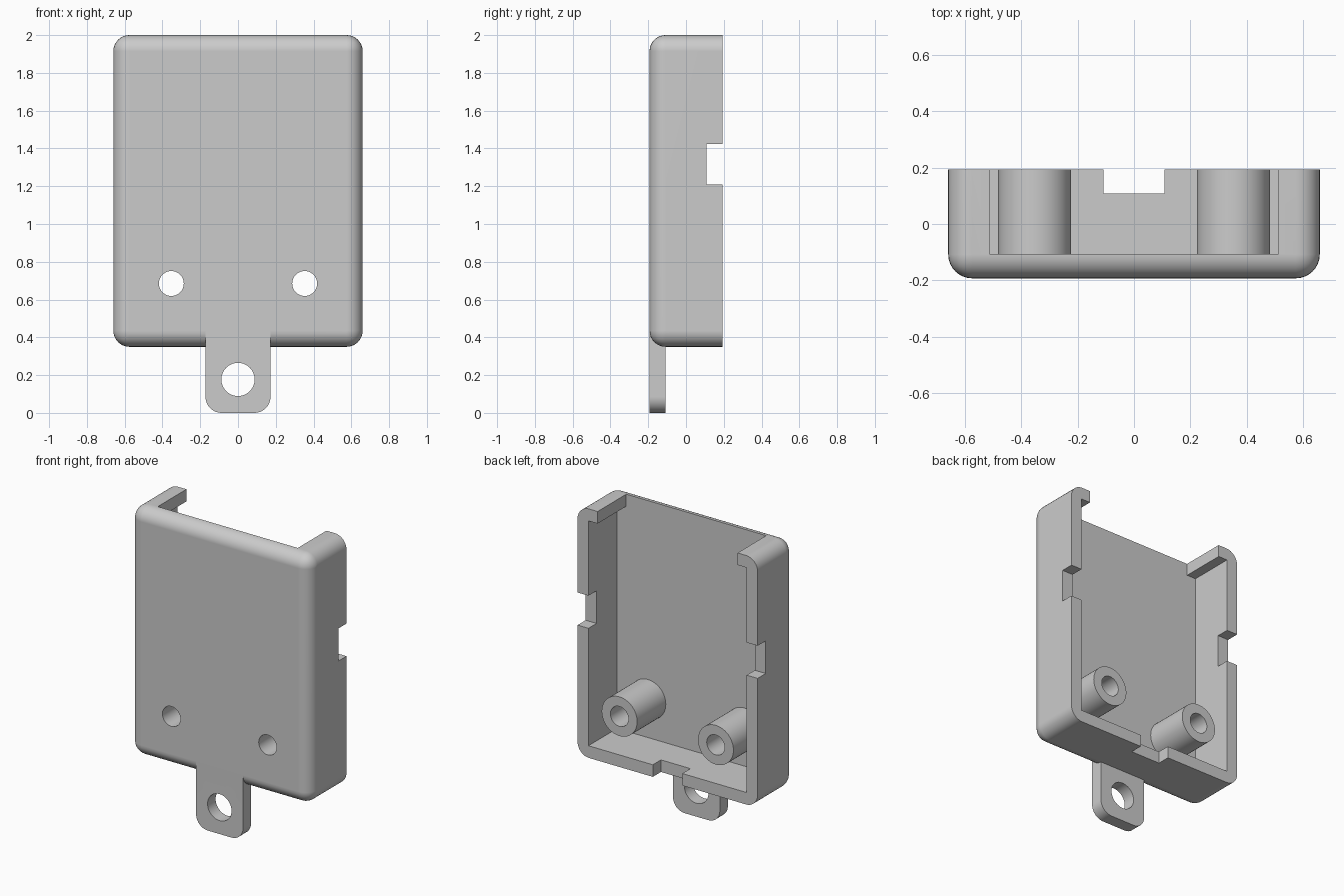
import bpy
import bmesh
from math import pi
from mathutils import Matrix, Vector

if "Cube" in bpy.data.objects:
    bpy.data.objects.remove(bpy.data.objects["Cube"])

grey = bpy.data.materials.new("light grey plastic")
grey.use_nodes = True
COLOUR = (0.6, 0.6, 0.6, 1)
grey.diffuse_color = COLOUR
grey.node_tree.nodes["Principled BSDF"].inputs["Base Color"].default_value = COLOUR

FRONT, BACK = -0.193, 0.193
FLOOR = -0.107          # inner face of the front plate
HALF_W, LOW, TOP = 0.66, 0.35, 2.0
WALL, ROUND = 0.08, 0.085
OUT = 0.1               # cutter overshoot


def finish(bm, name):
    mesh = bpy.data.meshes.new(name)
    bm.to_mesh(mesh)
    bm.free()
    mesh.materials.append(grey)
    ob = bpy.data.objects.new(name, mesh)
    bpy.context.collection.objects.link(ob)
    return ob


def box(name, x, y, z, rounded=None):
    """Box between (min, max) pairs; edges whose midpoint passes 'rounded' are filleted."""
    bm = bmesh.new()
    size = Vector((x[1] - x[0], y[1] - y[0], z[1] - z[0]))
    centre = Vector((sum(x), sum(y), sum(z))) / 2
    bmesh.ops.create_cube(bm, size=1, matrix=Matrix.Translation(centre) @ Matrix.Diagonal(size.to_4d()))
    if rounded:
        edges = [e for e in bm.edges if rounded(e)]
        bmesh.ops.bevel(bm, geom=edges, offset=ROUND, segments=8, profile=0.5, affect='EDGES')
    return finish(bm, name)


def rod(name, x, z, radius, y0, y1):
    """Cylinder running front to back."""
    bm = bmesh.new()
    place = Matrix.Translation((x, (y0 + y1) / 2, z)) @ Matrix.Rotation(pi / 2, 4, 'X')
    bmesh.ops.create_cone(bm, cap_ends=True, segments=48, radius1=radius, radius2=radius,
                          depth=y1 - y0, matrix=place)
    return finish(bm, name)


def combine(target, tool, operation):
    mod = target.modifiers.new(operation.lower(), 'BOOLEAN')
    mod.operation, mod.object, mod.solver = operation, tool, 'EXACT'
    bpy.context.view_layer.objects.active = target
    bpy.ops.object.modifier_apply(modifier=mod.name)
    bpy.data.objects.remove(tool)


def add(tool):
    combine(case, tool, 'UNION')


def cut(tool):
    combine(case, tool, 'DIFFERENCE')


# Rounded block, every edge filleted except the open back rim
case = box("case_shell", (-HALF_W, HALF_W), (FRONT, BACK), (LOW, TOP),
           lambda e: any(v.co.y < 0 for v in e.verts))

# Cavity and the wide opening in the top wall
inner = HALF_W - WALL
cut(box("cavity_cutter", (-inner, inner), (FLOOR, BACK + OUT), (LOW + WALL, TOP - WALL)))
cut(box("top_opening_cutter", (-0.513, 0.513), (FLOOR, BACK + OUT), (TOP - 2 * WALL, TOP + OUT)))

# Rim notches: bottom wall and both side walls
cut(box("bottom_notch_cutter", (-0.108, 0.108), (0.108, BACK + OUT), (LOW - OUT, LOW + 2 * WALL)))
cut(box("side_notch_cutter", (-HALF_W - OUT, HALF_W + OUT), (0.108, BACK + OUT), (1.208, 1.424)))

# Hanging tab with rounded lower corners and an eyelet
add(box("hanging_tab", (-0.172, 0.172), (FRONT, -0.109), (0, LOW + 0.09),
        lambda e: all(v.co.z < 0.1 for v in e.verts)
        and abs(e.verts[0].co.y - e.verts[1].co.y) > 0.01))
cut(rod("eyelet_cutter", 0, 0.177, 0.088, FRONT - OUT, 0))

# Screw posts bored right through the front plate
for x in (-0.353, 0.353):
    add(rod("screw_post", x, 0.685, 0.13, FLOOR - 0.03, BACK))
    cut(rod("screw_hole_cutter", x, 0.685, 0.066, FRONT - OUT, BACK + OUT))

# Smooth fillets and bores, flat faces kept crisp
bpy.ops.object.select_all(action='DESELECT')
case.select_set(True)
bpy.context.view_layer.objects.active = case
bpy.ops.object.shade_smooth_by_angle(angle=pi / 6)
weighted = case.modifiers.new("weighted_normals", 'WEIGHTED_NORMAL')
weighted.keep_sharp = True
